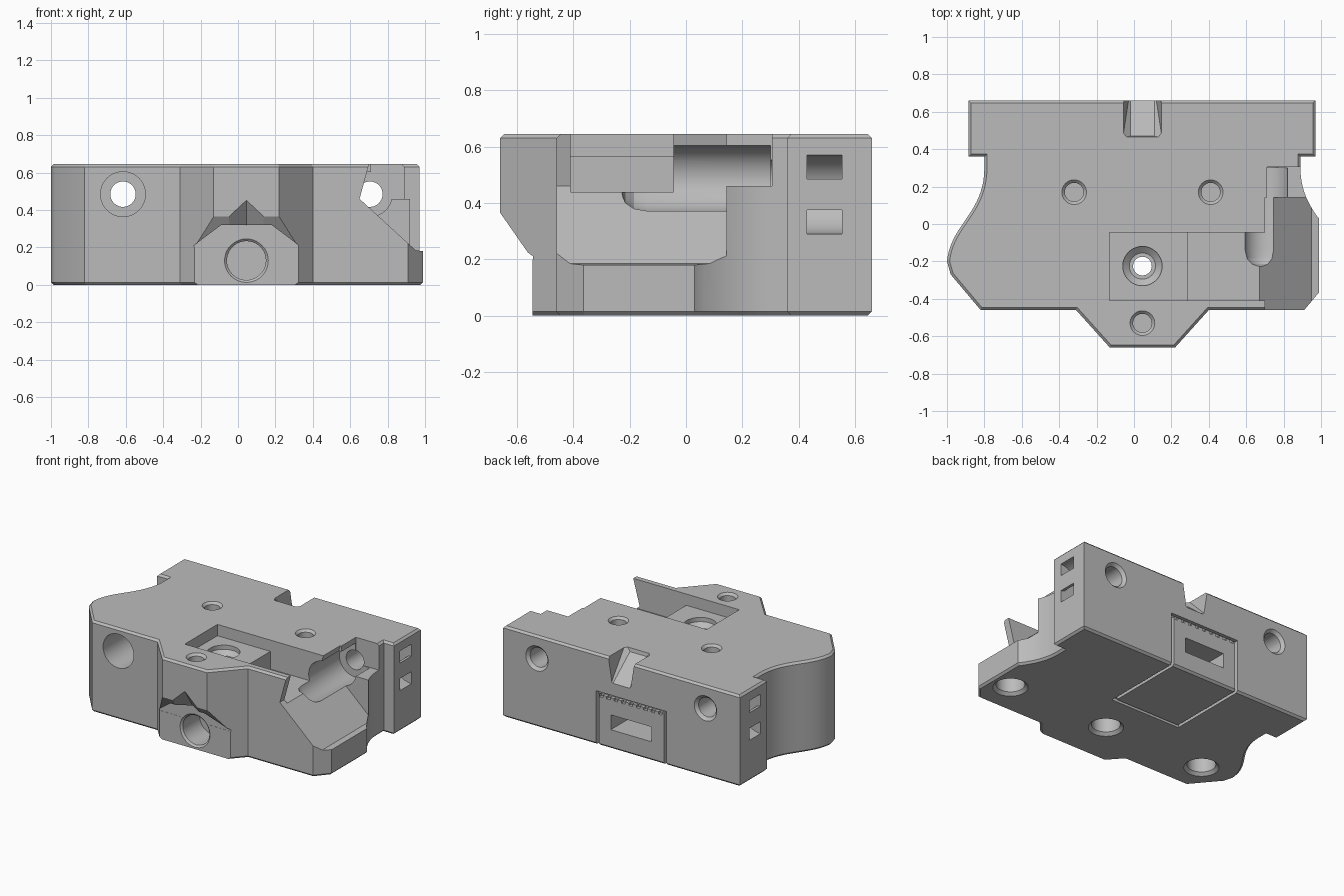
import bpy, bmesh
from math import cos, sin, pi
from itertools import product
from mathutils import Vector, geometry

cube = bpy.data.objects.get("Cube")
if cube:
    bpy.data.objects.remove(cube)

grey = bpy.data.materials.new("mid grey")
grey.use_nodes = True
colour = (0.5, 0.5, 0.5, 1)
grey.diffuse_color = colour
grey.node_tree.nodes["Principled BSDF"].inputs["Base Color"].default_value = colour

MID = 0.045          # symmetry plane of the mounting features
TOP = 0.645
cutters = []


def finish(bm, name):
    bmesh.ops.recalc_face_normals(bm, faces=bm.faces)
    mesh = bpy.data.meshes.new(name)
    bm.to_mesh(mesh)
    bm.free()
    mesh.materials.append(grey)
    ob = bpy.data.objects.new(name, mesh)
    bpy.context.collection.objects.link(ob)
    return ob


def cut(bm, name):
    ob = finish(bm, name)
    ob.hide_render = True
    cutters.append(ob)


def hull(points, name):
    bm = bmesh.new()
    for p in points:
        bm.verts.new(p)
    bmesh.ops.convex_hull(bm, input=bm.verts)
    cut(bm, name)


def box(x, y, z, name):
    hull(product(x, y, z), name)


def prism(points, axis, lo, hi):
    """Extrude a 2D profile along the chosen axis."""
    bm = bmesh.new()

    def place(p, d):
        c = list(p)
        c.insert(axis, d)
        return c
    face = bm.faces.new([bm.verts.new(place(p, lo)) for p in points])
    new = bmesh.ops.extrude_face_region(bm, geom=[face])["geom"]
    step = Vector(place((0, 0), hi - lo))
    bmesh.ops.translate(bm, vec=step, verts=[v for v in new if isinstance(v, bmesh.types.BMVert)])
    return bm


def bore(profile, origin, direction, name, n=40):
    """Round cutter from (radius, depth) steps along a direction."""
    bm = bmesh.new()
    turn = Vector(direction).to_track_quat('Z', 'Y')
    rings = [[bm.verts.new(Vector(origin) + turn @ Vector((r * cos(2 * pi * i / n), r * sin(2 * pi * i / n), d)))
              for i in range(n)] for r, d in profile]
    for a, b in zip(rings, rings[1:]):
        for i in range(n):
            j = (i + 1) % n
            bm.faces.new((a[i], a[j], b[j], b[i]))
    bm.faces.new(rings[0])
    bm.faces.new(rings[-1])
    cut(bm, name)


# Body outline with waisted sides and chamfered rims
waist = [p.to_2d() for p in geometry.interpolate_bezier(
    Vector((-0.80, 0.30)), Vector((-0.80, 0.06)), Vector((-0.98, 0)), Vector((-1, -0.2)), 20)]
right = [(2 * MID - p.x, p.y) for p in waist if 2 * MID - p.x < 0.985]
outline = [(-0.885, 0.66), (-0.885, 0.36), (-0.80, 0.36)] + [tuple(p) for p in waist]
outline += [(-0.98, -0.27), (-0.82, -0.46), (-0.31, -0.46), (-0.13, -0.66),
            (0.22, -0.66), (0.40, -0.46), (0.91, -0.46), (0.99, -0.365), (0.99, 0.03)]
outline += right[::-1] + [(0.89, 0.36), (0.97, 0.36), (0.97, 0.66)]
bm = prism(outline, 2, 0, TOP)
rims = [e for e in bm.edges if abs(e.verts[0].co.z - e.verts[1].co.z) < 1e-4]
bmesh.ops.bevel(bm, geom=rims, offset=0.014, segments=1, affect='EDGES')
body = finish(bm, "mount_body")

# Nose: sloped underside, wall above the bore, pointed relief
cut(prism([(-0.66, 0.365), (-0.545, 0.2), (-0.545, -0.1), (-0.9, -0.1), (-0.9, 0.365)], 0, -0.5, 0.6), "nose_slope")
cut(prism([(-0.25, 0.2), (-0.09, 0.32), (0.18, 0.32), (0.34, 0.2)], 1, -0.9, -0.544), "nose_wall")
hull([(MID, -0.57, 0.315), (-0.11, -0.665, 0.315), (0.20, -0.665, 0.315), (MID, -0.665, 0.46)], "nose_relief")
bore([(0.117, -0.1), (0.117, 0), (0.104, 0.012), (0.104, 0.2)], (MID, -0.545, 0.13), (0, 1, 0), "nose_bore")

# Stepped pocket in the top
box((-0.13, 0.3), (-0.41, -0.045), (0.565, 0.8), "pocket_shelf")
box((0.285, 0.75), (-0.41, -0.045), (0.44, 0.8), "pocket_deep")

# Angled corner opening and the shelf behind it
cut(prism([(0.71, 0.68), (0.65, 0.46), (0.95, 0.185), (1.1, 0.165), (1.1, 0.68)], 1, -0.6, 0.143), "corner_opening")
box((0.71, 1.1), (0.0, 0.305), (0.46, 0.8), "corner_shelf")

# Long horizontal bores
tail = [(0.12, 0.3), (0.068, 0.3), (0.068, 0.64), (0.088, 0.66), (0.088, 0.8)]
bore([(0.12, -0.6)] + tail, (-0.615, 0, 0.485), (0, 1, 0), "left_long_bore")
bore([(0.04, -0.235), (0.085, -0.215), (0.11, -0.185), (0.12, -0.14)] + tail,
     (0.705, 0, 0.485), (0, 1, 0), "right_long_bore")

# Vertical holes from the top
for x, y in ((-0.32, 0.17), (0.41, 0.17), (MID, -0.53)):
    bore([(0.066, -0.1), (0.066, 0), (0.05, 0.016), (0.05, 0.25)], (x, y, TOP), (0, 0, -1), "top_hole")
bore([(0.105, -0.02), (0.105, 0.03), (0.07, 0.06), (0.05, 0.06), (0.05, 0.7)],
     (MID, -0.225, 0.565), (0, 0, -1), "pocket_hole")

# Recesses in the underside
for x in (-0.75, MID, 0.84):
    bore([(0.113, -0.05), (0.113, 0), (0.092, 0.02), (0.092, 0.2)], (x, -0.225, 0), (0, 0, 1), "bottom_recess")

# Curved strap channels in both ends
arc = [pi * i / 16 - pi / 2 for i in range(17)]
ring = [(0.14 * cos(a), 0.14 * sin(a)) for a in arc] + [(0.055 * cos(a), 0.055 * sin(a)) for a in arc[::-1]]
for end, side in ((-0.885, 1), (0.97, -1)):
    path = [(end + side * x, 0.43 + z) for x, z in ring]
    path.insert(17, (end - side * 0.05, 0.57))
    path.insert(18, (end - side * 0.05, 0.485))
    path += [(end - side * 0.05, 0.375), (end - side * 0.05, 0.29)]
    cut(prism(path, 1, 0.43, 0.555), "strap_channel")

# Sloped chute in the top rear edge
hull([(-0.06, 0.46, 0.67), (0.15, 0.46, 0.67), (-0.06, 0.72, 0.67), (0.15, 0.72, 0.67),
      (-0.02, 0.47, 0.62), (0.11, 0.47, 0.62), (-0.02, 0.72, 0.42), (0.11, 0.72, 0.42)], "rear_chute")

# Rear tab: outline grooves, serrated top and window
for x in (-0.31, 0.22):
    box((x, x + 0.022), (0.63, 0.8), (-0.1, 0.38), "tab_groove")
    box((x, x + 0.022), (0.07, 0.8), (-0.1, 0.022), "tab_floor_groove")
box((-0.31, 0.242), (0.07, 0.092), (-0.1, 0.022), "tab_end_groove")
box((-0.31, 0.242), (0.635, 0.8), (0.362, 0.38), "tab_top_groove")
for i in range(9):
    x = -0.275 + i * 0.058
    box((x, x + 0.028), (0.637, 0.8), (0.345, 0.37), "tab_serration")
box((-0.19, 0.127), (0.45, 0.8), (0.135, 0.24), "tab_window")

# Carve everything out of the body
bpy.ops.object.select_all(action='DESELECT')
bpy.context.view_layer.objects.active = body
body.select_set(True)
for c in cutters:
    mod = body.modifiers.new(c.name, 'BOOLEAN')
    mod.operation = 'DIFFERENCE'
    mod.solver = 'EXACT'
    mod.object = c
    bpy.ops.object.modifier_apply(modifier=mod.name)
    bpy.data.objects.remove(c)
bpy.ops.object.shade_smooth_by_angle(angle=pi / 7)
